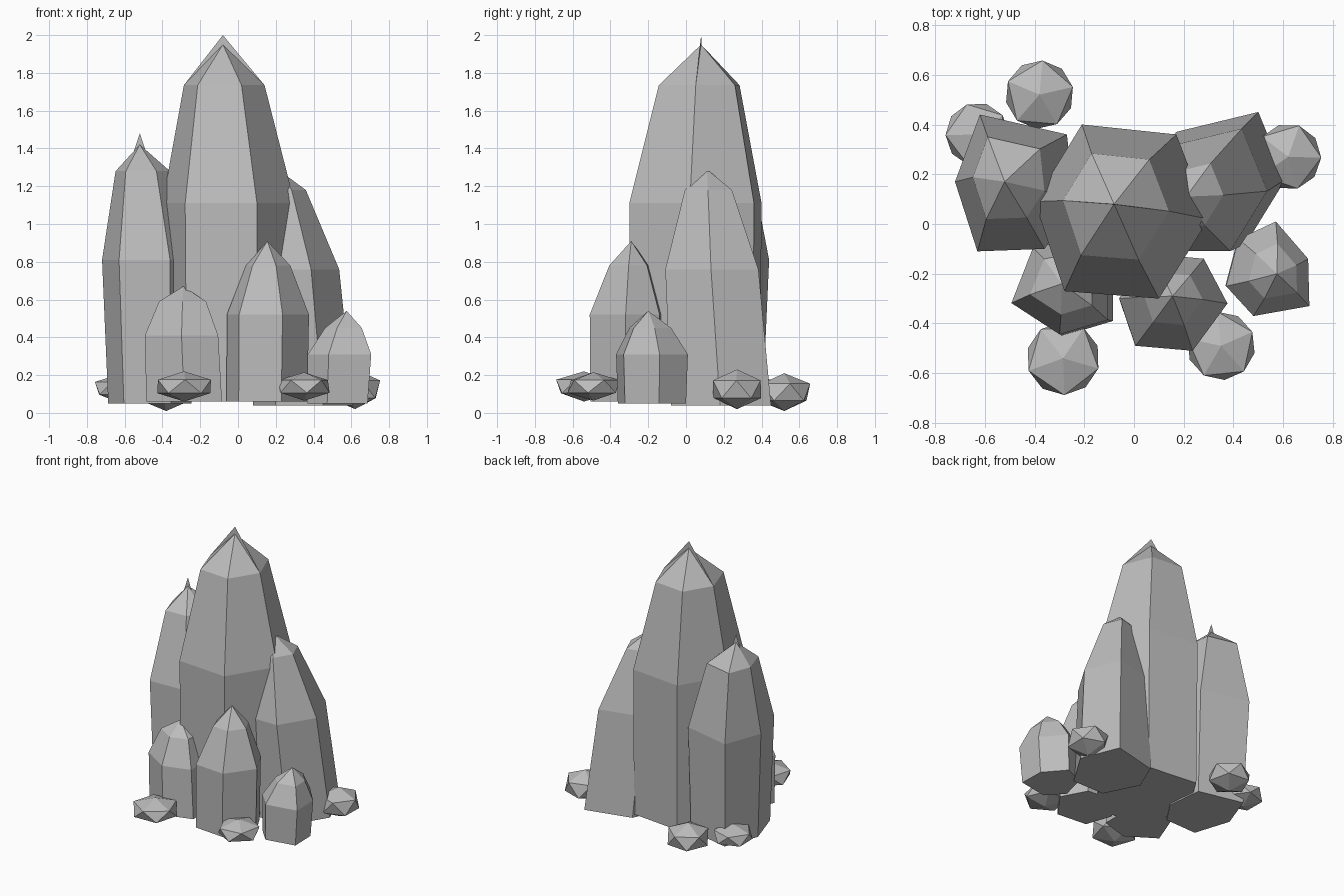
import bpy, bmesh, math, random
from mathutils import Vector

if "Cube" in bpy.data.objects:
    bpy.data.objects.remove(bpy.data.objects["Cube"])

random.seed(4)
stone = bpy.data.materials.new("grey crystal")
stone.diffuse_color = (0.5, 0.5, 0.5, 1)
stone.use_nodes = True
stone.node_tree.nodes["Principled BSDF"].inputs["Base Color"].default_value = stone.diffuse_color


def finish(bm, name):
    bmesh.ops.recalc_face_normals(bm, faces=bm.faces)
    mesh = bpy.data.meshes.new(name)
    bm.to_mesh(mesh)
    bm.free()
    mesh.materials.append(stone)
    obj = bpy.data.objects.new(name, mesh)
    bpy.context.collection.objects.link(obj)
    return obj


def crystal(name, outline, rings, apex):
    """Stack rings of a six-sided outline; each ring is (z, scale, centre x, centre y)."""
    bm = bmesh.new()
    mid = sum((Vector(p) for p in outline), Vector((0, 0))) / len(outline)
    loops = []
    for z, s, cx, cy in rings:
        loops.append([bm.verts.new((cx + (x - mid.x) * s, cy + (y - mid.y) * s, z))
                      for x, y in outline])
    n = len(outline)
    for low, high in zip(loops, loops[1:]):
        for i in range(n):
            j = (i + 1) % n
            bm.faces.new((low[i], low[j], high[j], high[i]))
    tip = bm.verts.new(apex)
    for i in range(n):
        bm.faces.new((loops[-1][i], loops[-1][(i + 1) % n], tip))
    bm.faces.new(loops[0][::-1])
    corners = [v.co.copy() for v in loops[-1]]
    finish(bm, name)
    return corners


def fin(name, a, b, tip):
    """Thin upright blade crossing a crystal tip."""
    bm = bmesh.new()
    bm.faces.new([bm.verts.new(p) for p in (a, b, tip)])
    finish(bm, name)


# Tall centre spire with a thin blade at its tip
top = crystal("main_spire",
              [(0.30, 0.02), (0.17, 0.36), (-0.21, 0.40), (-0.40, 0.09), (-0.28, -0.27), (0.10, -0.30)],
              [(0.06, 0.98, -0.05, 0.05), (1.11, 1.0, -0.053, 0.05), (1.735, 0.61, -0.075, 0.07)],
              (-0.08, 0.08, 1.95))
fin("main_spire_blade", top[0], top[3], (-0.08, 0.08, 2.0))

# Left spire
top = crystal("left_spire",
              [(-0.24, 0.08), (-0.27, 0.36), (-0.62, 0.44), (-0.72, 0.17), (-0.63, -0.11), (-0.36, -0.10)],
              [(0.05, 0.92, -0.46, 0.13), (0.81, 1.0, -0.473, 0.14), (1.28, 0.6, -0.50, 0.17)],
              (-0.52, 0.17, 1.42))
fin("left_spire_blade", (-0.57, 0.17, 1.33), (-0.47, 0.17, 1.33), (-0.52, 0.17, 1.48))

# Right spire, leaning in towards the centre
crystal("right_spire",
        [(0.61, 0.18), (0.50, 0.45), (0.17, 0.37), (0.08, 0.16), (0.20, -0.08), (0.45, -0.08)],
        [(0.04, 1.0, 0.335, 0.167), (0.76, 0.93, 0.28, 0.12), (1.18, 0.47, 0.23, 0.11)],
        (0.21, 0.11, 1.29))

# Short crystals along the front
crystal("front_left_crystal",
        [(-0.07, -0.20), (-0.18, -0.05), (-0.38, -0.09), (-0.47, -0.32), (-0.27, -0.45), (-0.07, -0.39)],
        [(0.06, 1.0, -0.255, -0.25), (0.41, 0.97, -0.27, -0.25), (0.59, 0.62, -0.275, -0.24)],
        (-0.29, -0.24, 0.67))
crystal("front_middle_crystal",
        [(0.375, -0.32), (0.28, -0.14), (0.06, -0.12), (-0.06, -0.30), (0.005, -0.49), (0.235, -0.51)],
        [(0.06, 0.98, 0.145, -0.313), (0.52, 1.0, 0.15, -0.313), (0.78, 0.54, 0.155, -0.30)],
        (0.155, -0.29, 0.91))
crystal("front_right_crystal",
        [(0.705, -0.33), (0.70, -0.14), (0.57, 0.01), (0.42, -0.06), (0.37, -0.25), (0.48, -0.37)],
        [(0.05, 0.95, 0.53, -0.19), (0.31, 1.0, 0.541, -0.19), (0.45, 0.58, 0.56, -0.195)],
        (0.575, -0.20, 0.54))

# Loose flattened pebbles around the foot
pebbles = [(-0.38, 0.52, 0.11, 0.140, 0.10), (-0.63, 0.36, 0.13, 0.130, 0.075),
           (0.62, 0.27, 0.125, 0.135, 0.105), (-0.285, -0.54, 0.14, 0.150, 0.08),
           (0.35, -0.49, 0.14, 0.140, 0.075)]
for k, (x, y, z, r, h) in enumerate(pebbles):
    bm = bmesh.new()
    bmesh.ops.create_icosphere(bm, subdivisions=1, radius=1)
    turn = random.uniform(0, math.tau)
    for v in bm.verts:
        a = math.atan2(v.co.y, v.co.x) + turn
        d = math.hypot(v.co.x, v.co.y) * r * 1.1
        v.co = (x + d * math.cos(a), y + d * math.sin(a), z + v.co.z * h)
    finish(bm, "pebble_%d" % (k + 1))
